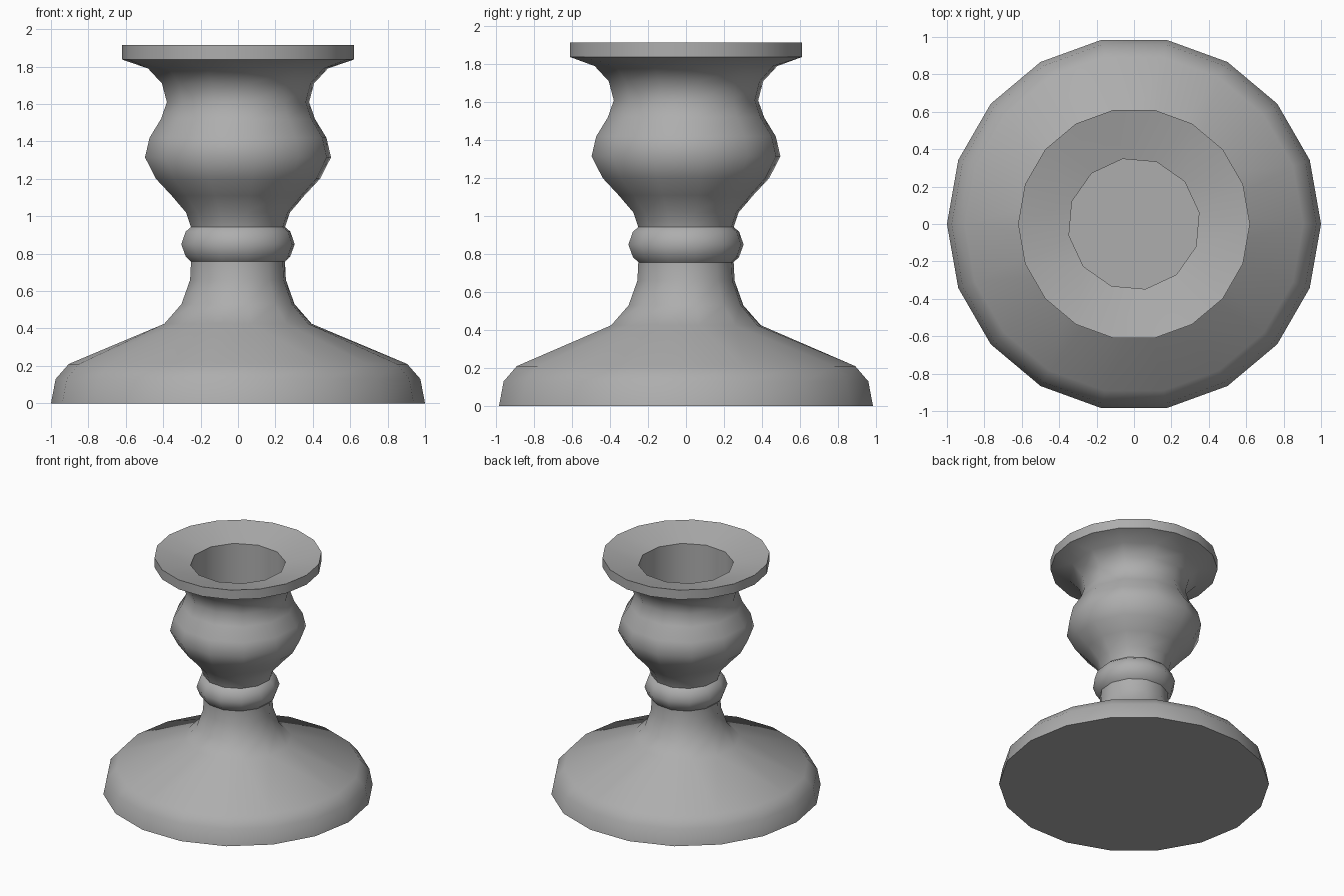
import bpy, bmesh
from math import sin, cos, pi, radians

if "Cube" in bpy.data.objects:
    bpy.data.objects.remove(bpy.data.objects["Cube"])

WIDE = (18, 0.0)             # sides and turn of the base and rim
SLIM = (12, radians(10))     # sides and turn of the neck, bowl and socket

# Profile as (radius, height, section), from underside to socket floor
base = [(1.0, 0.0), (0.975, 0.13), (0.905, 0.21)]
body = [(0.4, 0.425), (0.307, 0.53), (0.26, 0.66), (0.255, 0.757),      # neck
        (0.284, 0.785), (0.308, 0.85), (0.284, 0.918), (0.255, 0.942),  # collar
        (0.282, 1.02), (0.36, 1.11), (0.445, 1.2), (0.505, 1.315),      # bowl
        (0.48, 1.42), (0.418, 1.52), (0.386, 1.61), (0.413, 1.71), (0.488, 1.79)]
rim = [(0.62, 1.838), (0.62, 1.915)]
socket = [(0.353, 1.845), (0.353, 1.35)]
profile = ([p + (WIDE,) for p in base] + [p + (SLIM,) for p in body]
           + [p + (WIDE,) for p in rim] + [p + (SLIM,) for p in socket])

bm = bmesh.new()


def ring(r, z, section):
    n, turn = section
    return [bm.verts.new((r * cos(turn + 2 * pi * i / n), r * sin(turn + 2 * pi * i / n), z))
            for i in range(n)]


def join(a, b, sa, sb):
    """Skin two rings: quads when they match, otherwise triangles on the shorter diagonals."""
    na, nb = len(a), len(b)
    if sa == sb:
        for i in range(na):
            j = (i + 1) % na
            bm.faces.new((a[i], a[j], b[j], b[i]))
        return
    i = j = 0
    while i < na or j < nb:
        a0, a1, b0, b1 = a[i % na], a[(i + 1) % na], b[j % nb], b[(j + 1) % nb]
        if j >= nb or (i < na and (a1.co - b0.co).length <= (b1.co - a0.co).length):
            bm.faces.new((a0, a1, b0))
            i += 1
        else:
            bm.faces.new((a0, b1, b0))
            j += 1


# Turned candle holder
rings = [ring(*p) for p in profile]
for k in range(len(rings) - 1):
    join(rings[k], rings[k + 1], profile[k][2], profile[k + 1][2])
bm.faces.new(list(reversed(rings[0])))   # underside
bm.faces.new(rings[-1])                  # socket floor
bmesh.ops.recalc_face_normals(bm, faces=bm.faces[:])

mesh = bpy.data.meshes.new("candle_holder")
bm.to_mesh(mesh)
bm.free()
obj = bpy.data.objects.new("candle_holder", mesh)
bpy.context.collection.objects.link(obj)

# Dark grey finish
grey = bpy.data.materials.new("dark_grey")
grey.diffuse_color = (0.42, 0.42, 0.42, 1)
grey.use_nodes = True
grey.node_tree.nodes["Principled BSDF"].inputs["Base Color"].default_value = grey.diffuse_color
mesh.materials.append(grey)

bpy.context.view_layer.objects.active = obj
obj.select_set(True)
bpy.ops.object.shade_smooth_by_angle(angle=radians(45))
